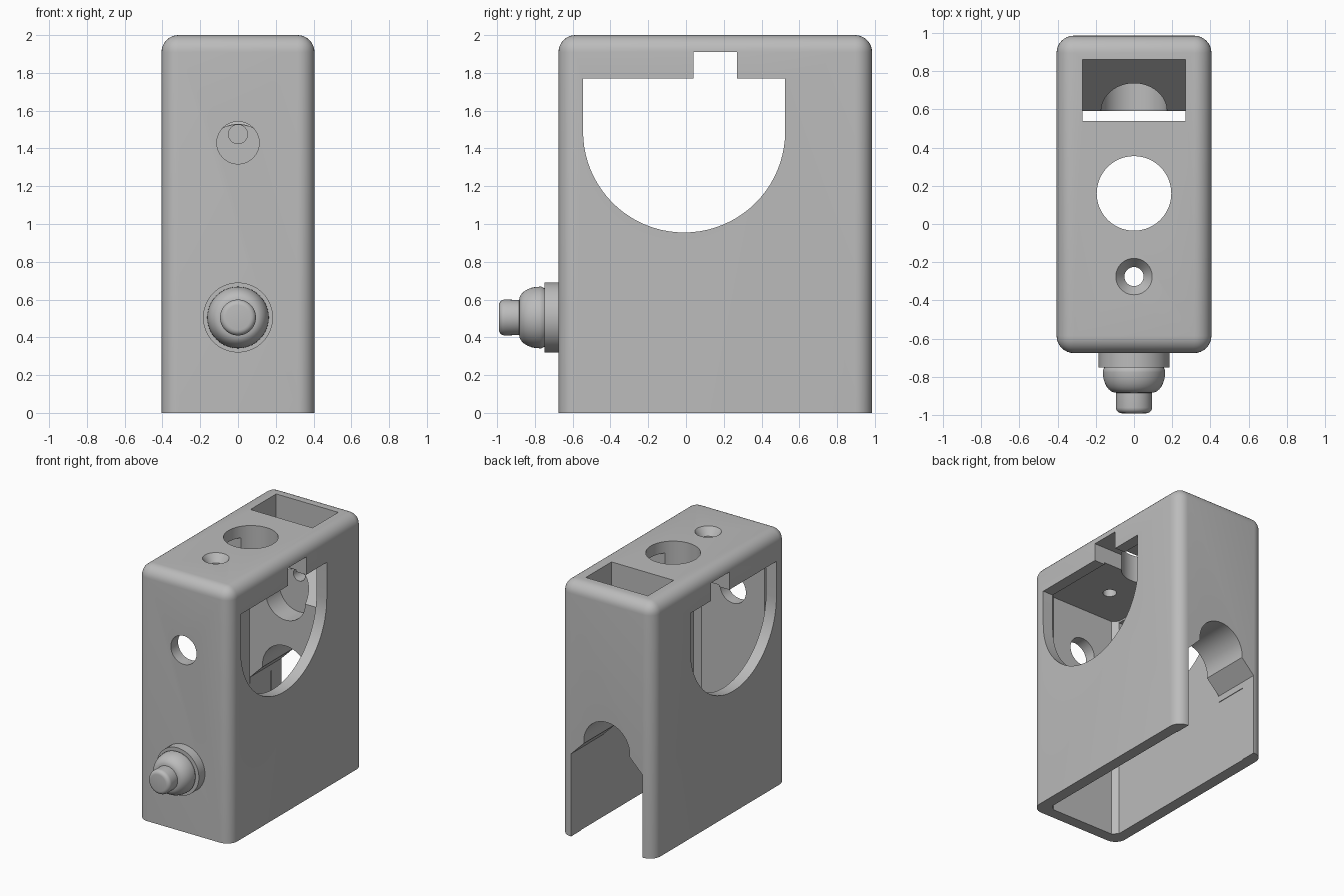
import bpy, bmesh, math
from mathutils import Matrix, Vector

if "Cube" in bpy.data.objects:
    bpy.data.objects.remove(bpy.data.objects["Cube"])

grey = bpy.data.materials.new("plain grey")
grey.diffuse_color = (0.5, 0.5, 0.5, 1)
grey.use_nodes = True
grey.node_tree.nodes["Principled BSDF"].inputs["Base Color"].default_value = grey.diffuse_color


def make(name, bm):
    bmesh.ops.recalc_face_normals(bm, faces=bm.faces)
    me = bpy.data.meshes.new(name)
    bm.to_mesh(me)
    bm.free()
    me.materials.append(grey)
    ob = bpy.data.objects.new(name, me)
    bpy.context.collection.objects.link(ob)
    return ob


def box_bm(x, y0, y1, z0, z1):
    bm = bmesh.new()
    bmesh.ops.create_cube(bm, size=1)
    for v in bm.verts:
        v.co = Vector((v.co.x * 2 * x, (y0 + y1) / 2 + v.co.y * (y1 - y0),
                       (z0 + z1) / 2 + v.co.z * (z1 - z0)))
    return bm


def box(name, *size):
    return make(name, box_bm(*size))


def cyl(name, a, b, r1, r2=None):
    a, b = Vector(a), Vector(b)
    bm = bmesh.new()
    m = Matrix.Translation((a + b) / 2) @ (b - a).to_track_quat('Z', 'Y').to_matrix().to_4x4()
    bmesh.ops.create_cone(bm, cap_ends=True, segments=64, radius1=r1,
                          radius2=r1 if r2 is None else r2, depth=(b - a).length, matrix=m)
    return make(name, bm)


def prism(name, pts, axis, lo, hi):
    """Extrude a closed 2D outline along x (points y,z) or y (points x,z)."""
    bm = bmesh.new()
    place = (lambda p: (lo, p[0], p[1])) if axis == 'X' else (lambda p: (p[0], lo, p[1]))
    f = bm.faces.new([bm.verts.new(place(p)) for p in pts])
    new = bmesh.ops.extrude_face_region(bm, geom=[f])['geom']
    d = Vector((hi - lo, 0, 0)) if axis == 'X' else Vector((0, hi - lo, 0))
    bmesh.ops.translate(bm, verts=[v for v in new if isinstance(v, bmesh.types.BMVert)], vec=d)
    return make(name, bm)


def boolean(target, tool, op='DIFFERENCE'):
    mod = target.modifiers.new("bool", 'BOOLEAN')
    mod.operation, mod.solver, mod.object = op, 'EXACT', tool
    bpy.context.view_layer.objects.active = target
    bpy.ops.object.modifier_apply(modifier=mod.name)
    bpy.data.objects.remove(tool, do_unlink=True)


def smooth(ob):
    bpy.ops.object.select_all(action='DESELECT')
    ob.select_set(True)
    bpy.context.view_layer.objects.active = ob
    bpy.ops.object.shade_smooth_by_angle(angle=math.radians(30))


# Outer shell, rounded everywhere but around the open bottom
bm = box_bm(0.405, -0.675, 0.985, 0, 2)
edges = [e for e in bm.edges if max(v.co.z for v in e.verts) > 1]
bmesh.ops.bevel(bm, geom=edges, offset=0.09, segments=8, profile=0.5, affect='EDGES')
housing = make("housing", bm)

# Hollow inside with chamfered upright corners
bm = box_bm(0.315, -0.585, 0.895, -0.1, 1.785)
edges = [e for e in bm.edges if abs(e.verts[0].co.z - e.verts[1].co.z) > 1]
bmesh.ops.bevel(bm, geom=edges, offset=0.04, segments=1, affect='EDGES')
boolean(housing, make("cavity", bm))

# Sloping chute block at the back
boolean(housing, prism("chute", [(0.59, 0.6), (0.59, 1.355), (0.90, 1.72), (0.92, 1.72), (0.92, 0.6)],
                       'X', -0.33, 0.33), 'UNION')

# Rounded side windows and the cross channel above them
arc = [(-0.01 + 0.535 * math.cos(t), 1.49 + 0.535 * math.sin(t))
       for t in (math.pi + math.pi * i / 40 for i in range(41))]
boolean(housing, prism("window", arc + [(0.525, 1.77), (-0.545, 1.77)], 'X', -0.6, 0.6))
boolean(housing, box("channel", 0.6, 0.04, 0.27, 1.7, 1.91))

# Openings in the top
boolean(housing, box("top_pocket", 0.27, 0.54, 0.86, 1.71, 2.1))
boolean(housing, cyl("top_hole", (0, 0.16, 1.7), (0, 0.16, 2.1), 0.195))
boolean(housing, cyl("screw_hole", (0, -0.275, 1.7), (0, -0.275, 2.1), 0.05))
boolean(housing, cyl("countersink", (0, -0.275, 1.94), (0, -0.275, 2.001), 0.05, 0.096))

# Front hole, and the rounded seat and bore in the chute
boolean(housing, cyl("front_hole", (0, -0.8, 1.43), (0, -0.5, 1.43), 0.112))
boolean(housing, cyl("chute_seat", (0, 0.5, 1.355), (0, 0.76, 1.355), 0.172))
boolean(housing, cyl("chute_bore", (0, 0.7, 1.475), (0, 0.86, 1.475), 0.05))

# Back doorway with sloped shoulders and a round top
boolean(housing, prism("doorway", [(-0.31, -0.1), (0.31, -0.1), (0.31, 0.65), (0.12, 0.84),
                                   (-0.12, 0.84), (-0.31, 0.65)], 'Y', 0.5, 1.1))
boolean(housing, cyl("doorway_arch", (0, 0.5, 0.78), (0, 1.1, 0.78), 0.2))
smooth(housing)

# Turned front knob: flange, dome and rounded tip
profile = [(0, -0.66), (0.185, -0.66), (0.185, -0.75), (0.155, -0.75), (0.163, -0.765)]
profile += [(0.093 + 0.07 * math.cos(t), -0.775 - 0.108 * math.sin(t))
            for t in (math.pi / 2 * i / 8 for i in range(9))]
profile += [(0.065 + 0.03 * math.cos(t), -0.96 - 0.03 * math.sin(t))
            for t in (math.pi / 2 * i / 5 for i in range(6))]
profile += [(0, -0.99)]
bm = bmesh.new()
vs = [bm.verts.new((r, y, 0)) for r, y in profile]
es = [bm.edges.new(p) for p in zip(vs, vs[1:])]
bmesh.ops.spin(bm, geom=vs + es, cent=(0, 0, 0), axis=(0, 1, 0), angle=2 * math.pi, steps=64)
bmesh.ops.remove_doubles(bm, verts=bm.verts, dist=0.0005)
bmesh.ops.translate(bm, verts=bm.verts, vec=(0, 0, 0.505))
smooth(make("front_knob", bm))
